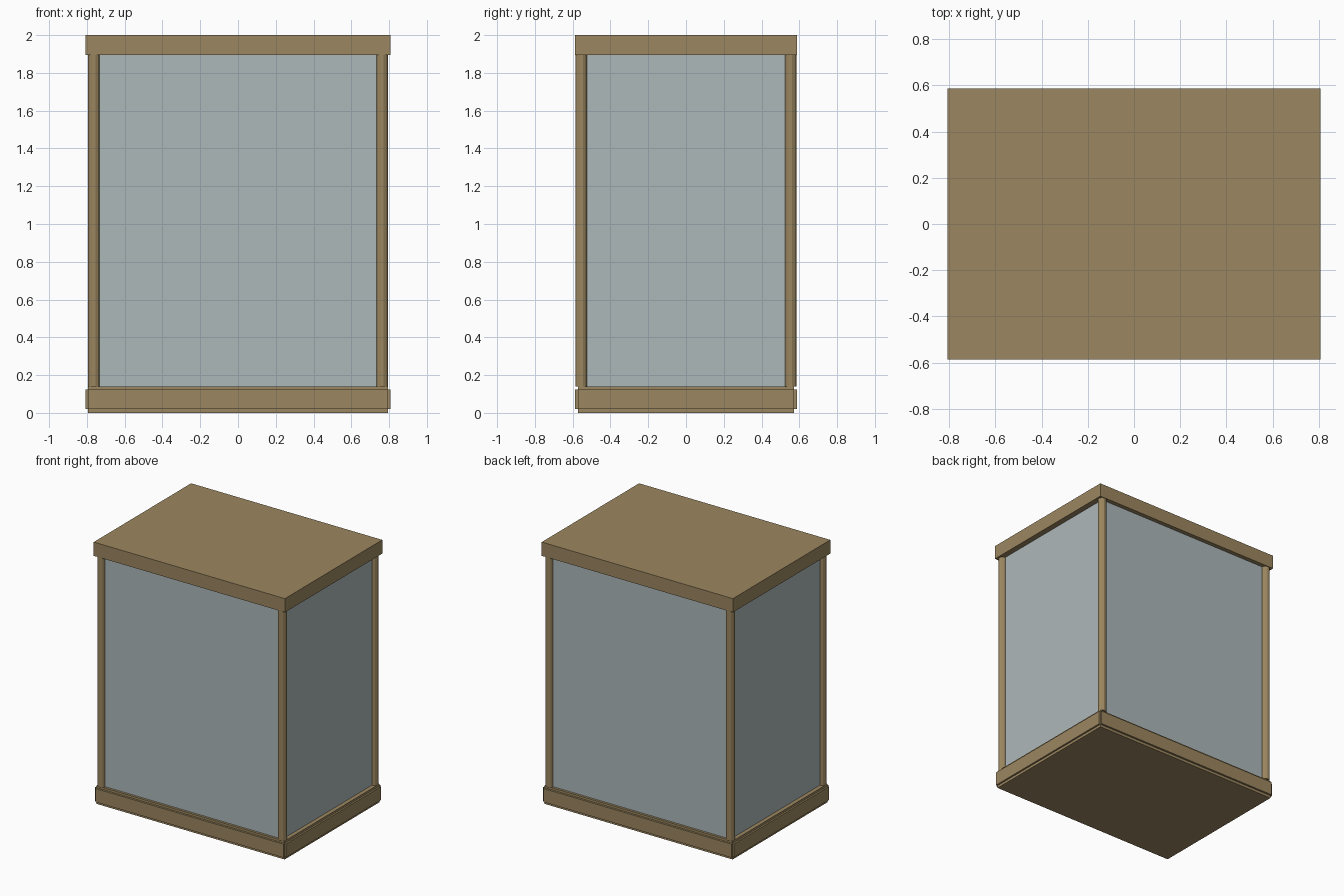
import bpy
import math

if "Cube" in bpy.data.objects:
    bpy.data.objects.remove(bpy.data.objects["Cube"])


def material(name, color):
    m = bpy.data.materials.new(name)
    m.diffuse_color = color
    m.use_nodes = True
    m.node_tree.nodes["Principled BSDF"].inputs["Base Color"].default_value = m.diffuse_color
    return m


wood = material("tan_wood", (0.33, 0.24, 0.115, 1))
glass = material("pale_glass", (0.42, 0.48, 0.49, 1))


def box(name, x, y, z, mat):
    """Box from (min, max) ranges on each axis."""
    bpy.ops.mesh.primitive_cube_add(size=1, location=[sum(r) / 2 for r in (x, y, z)])
    o = bpy.context.object
    o.name = name
    o.scale = [r[1] - r[0] for r in (x, y, z)]
    bpy.ops.object.transform_apply(location=False, rotation=False, scale=True)
    o.data.materials.append(mat)
    return o


BX, BY = 0.794, 0.572      # plinth half size
TX, TY = 0.807, 0.587      # lid and trim half size
PX, PY = 0.763, 0.554      # post centres

# Plinth and overhanging lid
box("plinth", (-BX, BX), (-BY, BY), (0, 0.14), wood)
box("lid", (-TX, TX), (-TY, TY), (1.895, 2.0), wood)

# Trim boards on the four plinth sides, leaving open corners
for s, fb, lr in ((-1, "front", "left"), (1, "back", "right")):
    box(fb + "_trim", (-BX, BX), sorted((s * BY, s * TY)), (0.02, 0.123), wood)
    box(lr + "_trim", sorted((s * BX, s * TX)), (-BY, BY), (0.02, 0.123), wood)

# Glass enclosure between the posts
box("glass_panes", (-PX, PX), (-PY, PY), (0.14, 1.895), glass)

# Round corner posts, twelve flat sides
for sx, lr in ((-1, "left"), (1, "right")):
    for sy, fb in ((-1, "front"), (1, "back")):
        bpy.ops.mesh.primitive_cylinder_add(
            vertices=12, radius=0.031, depth=1.755,
            location=(sx * PX, sy * PY, 1.0175), rotation=(0, 0, math.radians(15)))
        post = bpy.context.object
        post.name = f"{fb}_{lr}_post"
        post.data.materials.append(wood)
